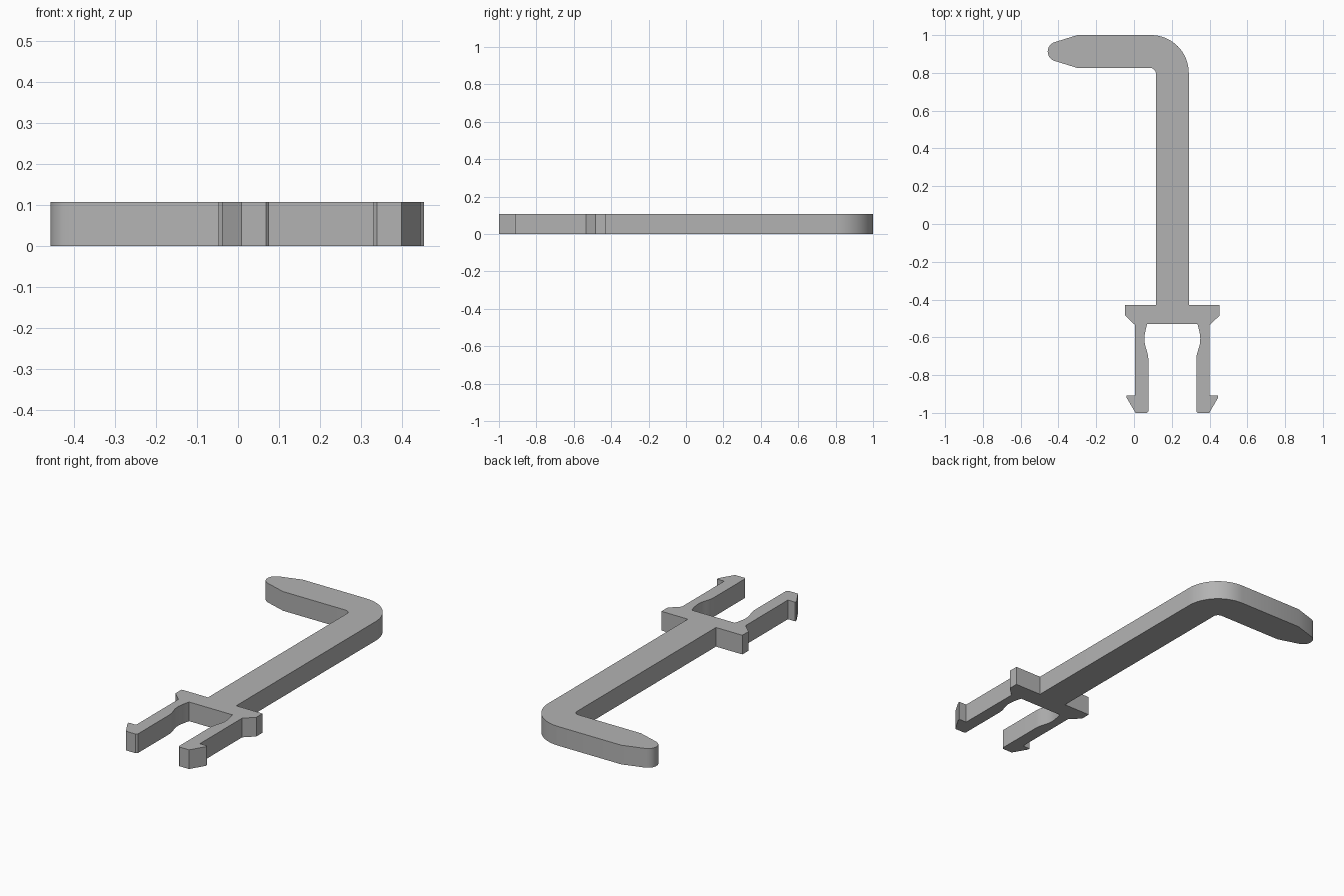
import bpy, bmesh
from math import cos, sin, radians

cube = bpy.data.objects.get("Cube")
if cube:
    bpy.data.objects.remove(cube, do_unlink=True)

HEIGHT = 0.107
AXIS = 0.203      # centre line of shaft and clip
HALF = 0.087      # half the shaft width


def arc(cx, cy, r, start, end, steps):
    angles = [radians(start + (end - start) * i / steps) for i in range(steps + 1)]
    return [(cx + r * cos(a), cy + r * sin(a)) for a in angles]


# Soft recess on the inner face of a prong, measured from the centre line
def prong_recess(steps=10):
    top, bottom, inner, depth = -0.53, -0.715, 0.127, 0.021
    points = []
    for i in range(steps + 1):
        t = i / steps
        if t < 0.45:
            bulge = 0.3 + 0.7 * sin(radians(90 * t / 0.45))
        else:
            bulge = 0.5 + 0.5 * cos(radians(180 * (t - 0.45) / 0.55))
        points.append((inner + depth * bulge, top + (bottom - top) * t))
    return points[::-1]


# Half of the clip: flange, outer prong side, barb, inner prong side
half_clip = [
    (HALF, -0.43), (0.25, -0.43), (0.25, -0.485), (0.197, -0.535),
    (0.197, -0.908), (0.242, -0.908), (0.242, -0.92), (0.195, -1.0),
    (0.135, -1.0), (0.127, -0.992),
] + prong_recess()
right_side = [(AXIS + x, y) for x, y in half_clip]
left_side = [(AXIS - x, y) for x, y in reversed(half_clip)]

# Hook: inner bend, tapered round tip, outer bend
inner_bend = arc(AXIS - HALF - 0.03, 0.796, 0.03, 0, 90, 6)
tip = [(-0.3, 0.826)] + arc(-0.405, 0.913, 0.052, 255, 105, 12) + [(-0.3, 1.0)]
outer_bend = arc(AXIS + HALF - 0.2, 0.8, 0.2, 90, 0, 16)

outline = right_side + left_side + inner_bend + tip + outer_bend

# Extrude the outline into a flat bar
bm = bmesh.new()
base = bm.faces.new([bm.verts.new((x, y, 0)) for x, y in outline])
result = bmesh.ops.extrude_face_region(bm, geom=[base], use_keep_orig=True)
top_verts = [g for g in result["geom"] if isinstance(g, bmesh.types.BMVert)]
bmesh.ops.translate(bm, verts=top_verts, vec=(0, 0, HEIGHT))
bmesh.ops.recalc_face_normals(bm, faces=bm.faces)
mesh = bpy.data.meshes.new("hook_with_clip")
bm.to_mesh(mesh)
bm.free()

hook = bpy.data.objects.new("hook_with_clip", mesh)
bpy.context.collection.objects.link(hook)

# Plain grey plastic
grey = bpy.data.materials.new("grey_plastic")
grey.use_nodes = True
colour = (0.45, 0.45, 0.45, 1)
grey.diffuse_color = colour
grey.node_tree.nodes["Principled BSDF"].inputs["Base Color"].default_value = colour
mesh.materials.append(grey)

bpy.ops.object.select_all(action="DESELECT")
hook.select_set(True)
bpy.context.view_layer.objects.active = hook
bpy.ops.object.shade_smooth_by_angle(angle=radians(30))
